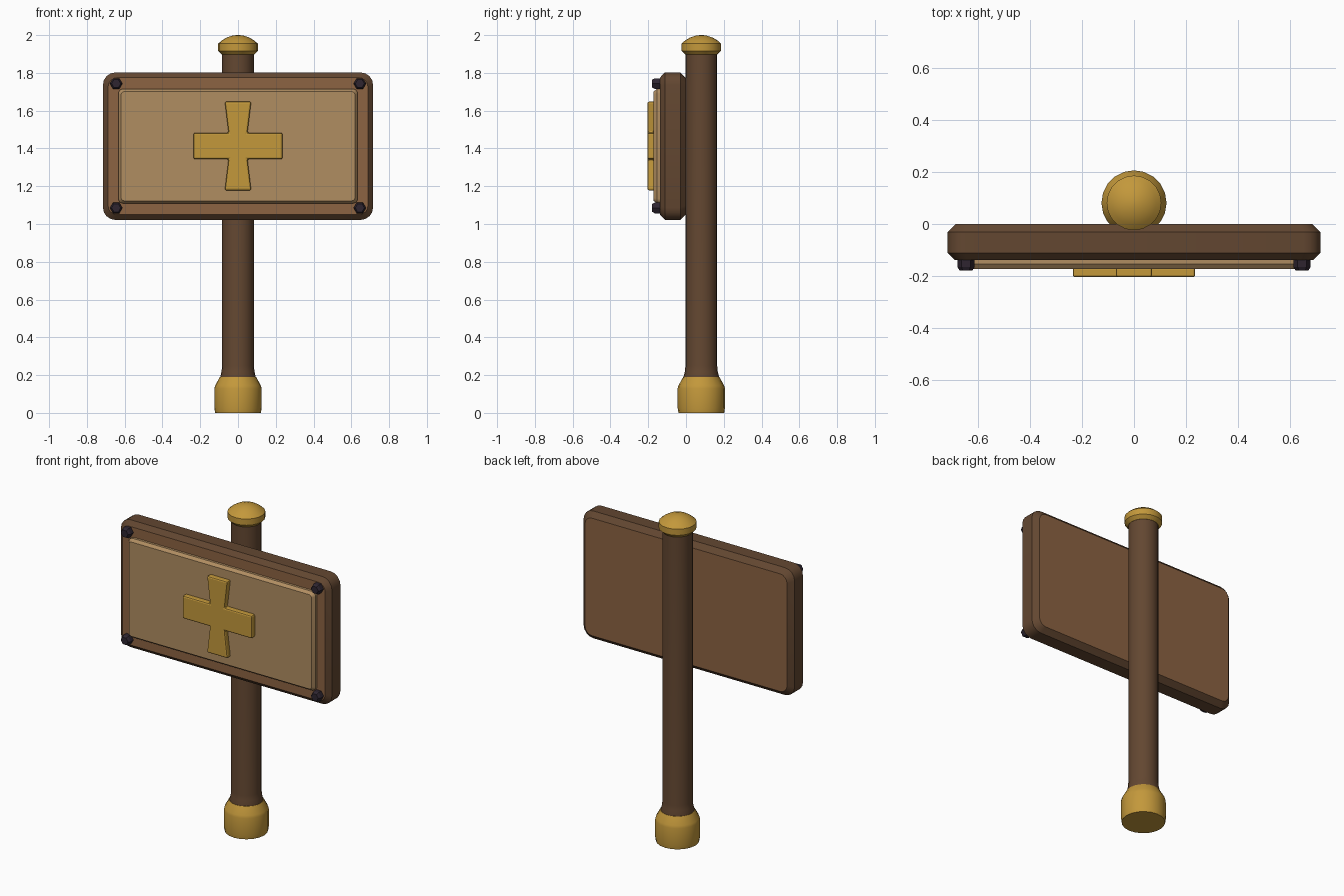
import bpy, bmesh, math

if "Cube" in bpy.data.objects:
    bpy.data.objects.remove(bpy.data.objects["Cube"])

POST_Y = 0.081
SIDES = 20


def srgb(hex_code):
    out = []
    for i in (0, 2, 4):
        c = int(hex_code[i:i + 2], 16) / 255
        out.append(c / 12.92 if c <= 0.04045 else ((c + 0.055) / 1.055) ** 2.4)
    return (*out, 1.0)


def material(name, hex_code):
    m = bpy.data.materials.new(name)
    m.diffuse_color = srgb(hex_code)
    m.use_nodes = True
    m.node_tree.nodes["Principled BSDF"].inputs["Base Color"].default_value = m.diffuse_color
    return m


dark_wood = material("dark wood", "634731")
wood = material("wood", "8C6342")
tan = material("tan panel", "B08D61")
gold = material("gold", "C3983B")
iron = material("dark iron", "2E2530")


def finish(name, bm, mats, smooth=None):
    bmesh.ops.recalc_face_normals(bm, faces=bm.faces)
    me = bpy.data.meshes.new(name)
    bm.to_mesh(me)
    bm.free()
    ob = bpy.data.objects.new(name, me)
    bpy.context.collection.objects.link(ob)
    for m in mats:
        me.materials.append(m)
    if smooth:
        bpy.ops.object.select_all(action='DESELECT')
        ob.select_set(True)
        bpy.context.view_layer.objects.active = ob
        bpy.ops.object.shade_smooth_by_angle(angle=math.radians(smooth))
    return ob


def loft(bm, rings):
    """Skin matching rings of points and cap both ends."""
    rows = [[bm.verts.new(p) for p in r] for r in rings]
    n = len(rows[0])
    for a, b in zip(rows, rows[1:]):
        for i in range(n):
            bm.faces.new((a[i], a[(i + 1) % n], b[(i + 1) % n], b[i]))
    bm.faces.new(rows[0])
    bm.faces.new(rows[-1])


def turned(name, profile, mat):
    """Round part about the post axis from (radius, z) pairs."""
    bm = bmesh.new()
    loft(bm, [[(r * math.cos(2 * math.pi * i / SIDES),
                POST_Y + r * math.sin(2 * math.pi * i / SIDES), z)
               for i in range(SIDES)] for r, z in profile])
    return finish(name, bm, [mat], 30)


def rounded_rect(hw, hh, r, y, zc, seg=4):
    pts = []
    for k, (sx, sz) in enumerate(((1, 1), (-1, 1), (-1, -1), (1, -1))):
        for i in range(seg + 1):
            a = math.pi / 2 * (k + i / seg)
            pts.append((sx * (hw - r) + r * math.cos(a), y,
                        zc + sz * (hh - r) + r * math.sin(a)))
    return pts


def slab(name, hw, hh, r, zc, layers, mats):
    """Rounded plate from (y, inset) layers; flat faces use the last colour."""
    bm = bmesh.new()
    loft(bm, [rounded_rect(hw - d, hh - d, r - d * 0.6, y, zc) for y, d in layers])
    bm.normal_update()
    for f in bm.faces:
        if abs(f.normal.y) > 0.95:
            f.material_index = len(mats) - 1
    return finish(name, bm, mats, 25)


# Post with flared foot, gold base and domed cap
turned("post", [(0.094, 0.17), (0.094, 0.19), (0.087, 0.22), (0.084, 0.25),
                (0.084, 1.91)], dark_wood)
turned("post_base", [(0.121, 0), (0.125, 0.025), (0.125, 0.13), (0.121, 0.145),
                     (0.096, 0.19)], gold)
turned("post_cap", [(0.085, 1.897), (0.105, 1.917), (0.105, 1.955), (0.085, 1.972),
                    (0.06, 1.987), (0.03, 1.997), (0.008, 2.0)], gold)

# Board with chamfered dark rim, and raised panel
slab("sign_board", 0.715, 0.39, 0.065, 1.412,
     [(0, 0.03), (-0.03, 0), (-0.112, 0), (-0.138, 0.027)], [dark_wood, wood])
slab("sign_panel", 0.633, 0.303, 0.025, 1.412,
     [(-0.13, 0), (-0.153, 0), (-0.172, 0.014)], [tan])

# Raised cross with flared upright arms
quarter = [(0.235, 0.07), (0.05, 0.07), (0.07, 0.235)]
outline = quarter + [(-x, z) for x, z in quarter[::-1]]
outline += [(-x, -z) for x, z in quarter] + [(x, -z) for x, z in quarter[::-1]]
bm = bmesh.new()
loft(bm, [[(x, y, 1.413 + z) for x, z in outline] for y in (-0.165, -0.204)])
cross = finish("cross", bm, [gold])
bevel = cross.modifiers.new("soft edges", 'BEVEL')
bevel.width = 0.009
bevel.segments = 2
bevel.limit_method = 'ANGLE'

# Hexagonal corner bolts
for sx, side in ((-1, "left"), (1, "right")):
    for z, level in ((1.085, "lower"), (1.743, "upper")):
        bm = bmesh.new()
        loft(bm, [[(sx * 0.645 + r * math.cos(math.pi / 3 * i), y,
                    z + r * math.sin(math.pi / 3 * i)) for i in range(6)]
                  for y, r in ((-0.13, 0.033), (-0.165, 0.033), (-0.179, 0.024))])
        finish(f"{level}_{side}_bolt", bm, [iron])
